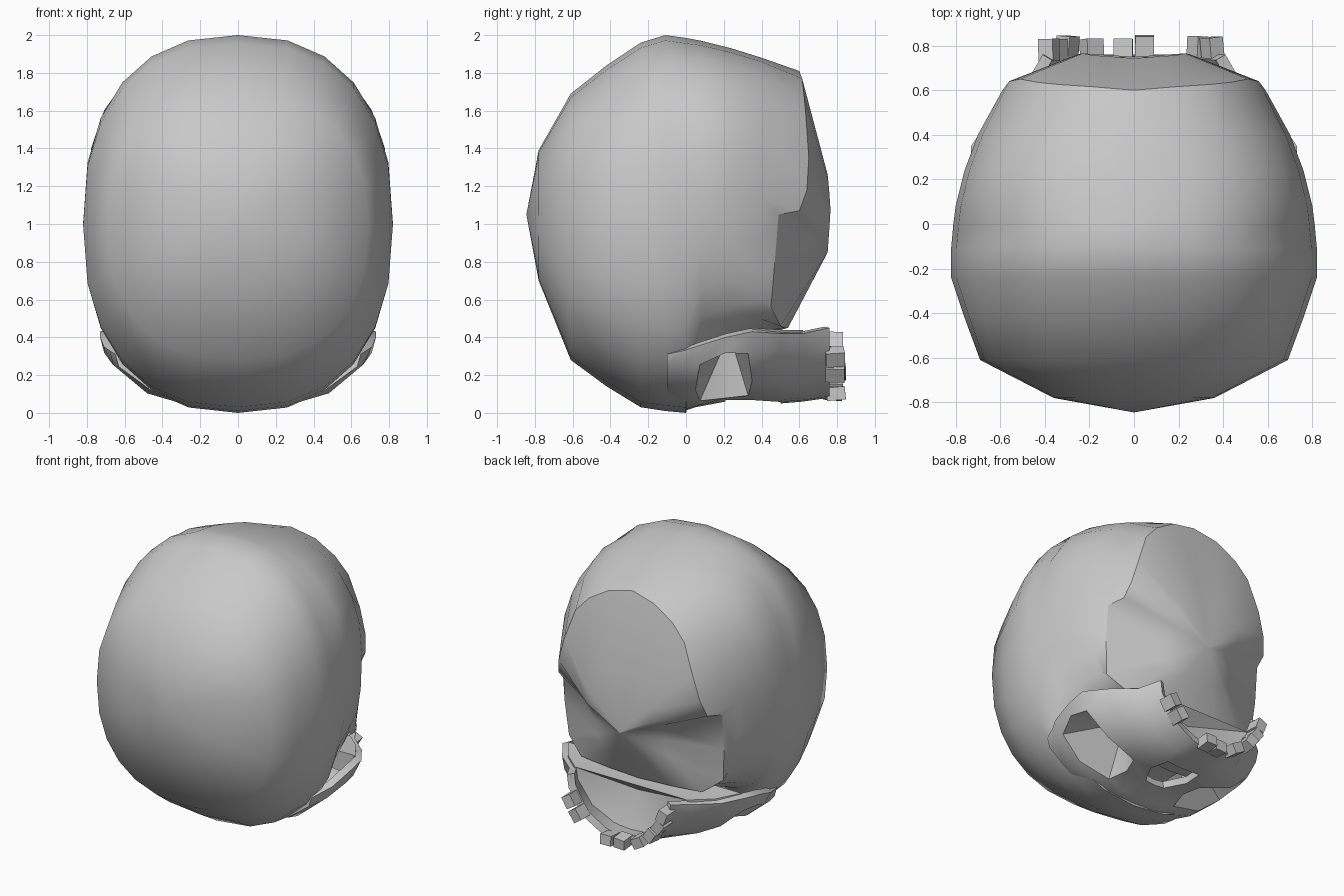
import bpy
import bmesh
import random
from math import sin, cos, radians, pi
from mathutils import Vector, Matrix

random.seed(4)
if "Cube" in bpy.data.objects:
    bpy.data.objects.remove(bpy.data.objects["Cube"], do_unlink=True)

bone = bpy.data.materials.new("bone_grey")
bone.use_nodes = True
GREY = (0.58, 0.58, 0.58, 1)
bone.diffuse_color = GREY
bone.node_tree.nodes["Principled BSDF"].inputs["Base Color"].default_value = GREY


def make_object(name, bm, angle=38, closed=True, thickness=0):
    if closed:
        bmesh.ops.recalc_face_normals(bm, faces=bm.faces[:])
    mesh = bpy.data.meshes.new(name)
    bm.to_mesh(mesh)
    bm.free()
    obj = bpy.data.objects.new(name, mesh)
    bpy.context.collection.objects.link(obj)
    mesh.materials.append(bone)
    bpy.ops.object.select_all(action="DESELECT")
    obj.select_set(True)
    bpy.context.view_layer.objects.active = obj
    if thickness:
        solid = obj.modifiers.new("bone_thickness", "SOLIDIFY")
        solid.thickness = thickness
        solid.offset = -1
        bpy.ops.object.modifier_apply(modifier=solid.name)
    bpy.ops.object.shade_smooth_by_angle(angle=radians(angle))


def bridge(bm, a, b):
    n = len(a)
    for i in range(n):
        bm.faces.new((a[i], a[(i + 1) % n], b[(i + 1) % n], b[i]))


def fan(bm, ring, point):
    tip = bm.verts.new(point)
    for i in range(len(ring)):
        bm.faces.new((ring[i], ring[(i + 1) % len(ring)], tip))


def whole(half):
    # Complete a top-to-bottom half ring by mirroring it across x
    return half + [Vector((-p.x, p.y, p.z)) for p in half[-2:0:-1]]


# Cranium: rounded rings along y, each (y, half width, bottom, top)
STEPS = 12
SECTIONS = [(-0.78, 0.36, 0.70, 1.39), (-0.61, 0.69, 0.28, 1.69),
            (-0.42, 0.76, 0.14, 1.84), (-0.24, 0.82, 0.03, 1.96),
            (-0.11, 0.82, 0.01, 2.0), (0.0, 0.81, 0.0, 1.985),
            (0.08, 0.80, 0.30, 1.97), (0.24, 0.76, 0.37, 1.93),
            (0.40, 0.70, 0.41, 1.88)]


def section(y, width, low, high):
    half = []
    for i in range(STEPS + 1):
        t = pi * i / STEPS
        c = cos(t)
        # Temples drop more steeply in front of the brow line
        power = 0.4 if c < 0 and y > 0 else 0.84
        up = abs(c) ** 0.84 * (1 if c > 0 else -1)
        half.append(Vector((width * abs(sin(t)) ** power, y,
                            (low + high) / 2 + up * (high - low) / 2)))
    half[0].x = half[-1].x = 0
    return half


# Rim around the skull base, with the notch behind the ear
RIM = [Vector(p) for p in (
    (0, .60, 1.81), (.18, .615, 1.77), (.33, .625, 1.68), (.43, .635, 1.57),
    (.51, .65, 1.35), (.56, .64, 1.18), (.59, .60, 1.07), (.63, .49, 1.05),
    (.63, .47, .80), (.61, .45, .56), (.48, .50, .46), (.24, .52, .45),
    (0, .54, .45))]
APEX = Vector((0, 0.75, 0.85))

base = []
for p in RIM:
    q = p.lerp(APEX, 0.55)
    if p.z > 1.06:
        q.y += 0.06
    base.append(q)
# The notch fades out towards the middle of the base
base[6].y -= 0.05
base[7].y += 0.04

bm = bmesh.new()
halves = [section(*s) for s in SECTIONS] + [RIM, base]
rings = [[bm.verts.new(p) for p in whole(h)] for h in halves]
for a, b in zip(rings, rings[1:]):
    bridge(bm, a, b)
fan(bm, rings[0], (0, -0.845, 1.05))
fan(bm, rings[-1], APEX)
rim_verts = rings[-2]
for k, v in enumerate(rim_verts):
    bm.edges.get((v, rim_verts[k - 1])).smooth = False
make_object("cranium", bm, 50)

# Face shell: arched rows along y, each (y, half width, bottom, height)
ROWS = [(-0.10, 0.65, 0.04, 0.27), (-0.01, 0.68, 0.01, 0.32),
        (0.05, 0.71, 0.03, 0.32), (0.21, 0.73, 0.06, 0.34),
        (0.35, 0.73, 0.06, 0.37), (0.50, 0.63, 0.05, 0.37),
        (0.62, 0.49, 0.06, 0.36), (0.76, 0.41, 0.08, 0.37)]
RIGHT_COLS = [0, 12, 19, 45, 76, 90]
COLS = [-a for a in RIGHT_COLS[:0:-1]] + RIGHT_COLS


def arch(row, angle, inset=0.0):
    y, width, low, height = row
    t = radians(angle)
    return Vector(((width - inset) * sin(t), y,
                   low + height - (height - inset) * cos(t)))


def face_point(i, a):
    p = arch(ROWS[i], a)
    # Round the corners of the eye sockets
    if i in (2, 4) and abs(a) in (19, 76):
        p = p.lerp(arch(ROWS[3], 45 if a > 0 else -45), 0.15)
    # Narrow the top of the nose opening
    if i == 3 and abs(a) == 12:
        p.x *= 0.5
    return p


bm = bmesh.new()
grid = [[bm.verts.new(face_point(i, a)) for a in COLS] for i in range(len(ROWS))]
for i in range(len(ROWS) - 1):
    for j in range(len(COLS) - 1):
        middle = abs(COLS[j] + COLS[j + 1]) / 2
        socket = i in (2, 3) and 19 < middle < 76
        nose = i in (3, 4) and middle < 12
        if not socket and not nose:
            bm.faces.new((grid[i][j], grid[i + 1][j],
                          grid[i + 1][j + 1], grid[i][j + 1]))
make_object("face_shell", bm, closed=False, thickness=0.05)

# Eye sockets: cones running inwards from the openings
LOOP = ((2, 19), (2, 45), (2, 76), (3, 76), (4, 76), (4, 45), (4, 19), (3, 19))
for side, name in ((1, "left_eye_socket"), (-1, "right_eye_socket")):
    bm = bmesh.new()
    fan(bm, [bm.verts.new(face_point(i, a * side)) for i, a in LOOP],
        (0.27 * side, 0.23, 0.42))
    make_object(name, bm, closed=False)


# Filled cores behind the shell; the end cap runs to a tip
def core(name, rows, inset, limit, tip):
    bm = bmesh.new()
    angles = [limit * k / 5 for k in range(-5, 6)]
    loops = []
    for row in rows:
        pts = [arch(row, a, inset) for a in angles]
        top = row[2] + row[3] + 0.02
        pts += [Vector((pts[-1].x, row[0], top)), Vector((pts[0].x, row[0], top))]
        loops.append([bm.verts.new(p) for p in pts])
    for a, b in zip(loops, loops[1:]):
        bridge(bm, a, b)
    bm.faces.new(loops[0])
    fan(bm, loops[-1], tip)
    make_object(name, bm)


core("palate", ROWS[4:7], 0.045, 86, (0, 0.53, 0.36))
core("nose_bridge", ROWS[1:5], 0.10, 12, (0, 0.36, 0.3))

# Teeth: small blocks standing along the upper jaw, with gaps
for n, a in enumerate((-78, -64, -50, -29, -7, 7, 48, 64)):
    bm = bmesh.new()
    spot = arch(ROWS[-1], a, 0.02)
    spot.y = 0.785 + random.uniform(-0.01, 0.01)
    turn = Matrix.Rotation(radians(-a + random.uniform(-12, 12)), 4, "Y")
    tilt = Matrix.Rotation(radians(random.uniform(-9, 9)), 4, "X")
    bmesh.ops.create_cube(bm, size=1, matrix=Matrix.Translation(spot) @ turn @ tilt
                          @ Matrix.Diagonal((0.085, 0.10, 0.07, 1)))
    make_object("tooth_" + str(n + 1), bm, 30)
